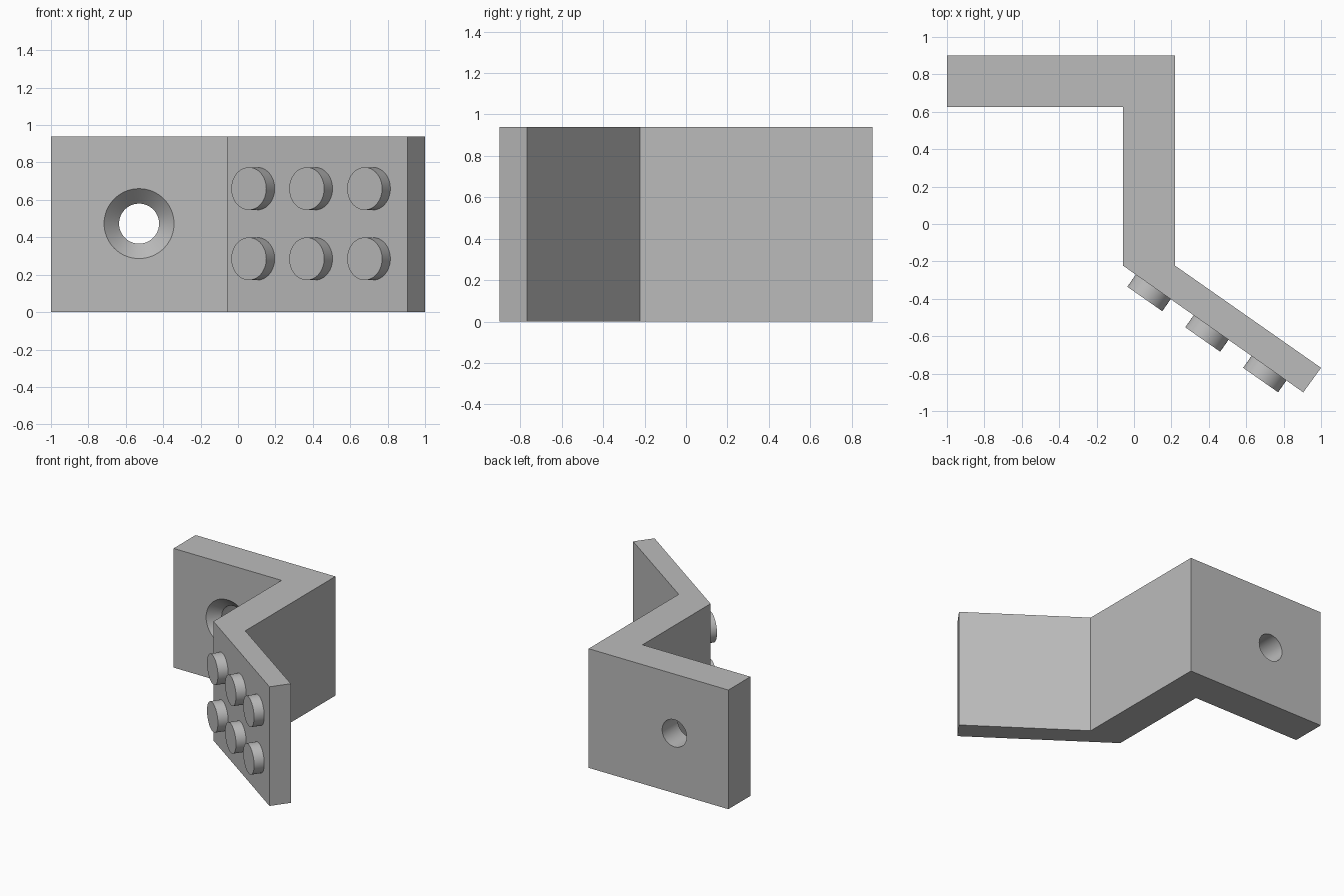
import bpy, bmesh, math
from mathutils import Vector, Matrix

if "Cube" in bpy.data.objects:
    bpy.data.objects.remove(bpy.data.objects["Cube"])

HEIGHT = 0.94
ANGLE = math.radians(35)

grey = bpy.data.materials.new("grey")
grey.diffuse_color = (0.5, 0.5, 0.5, 1)
grey.use_nodes = True
grey.node_tree.nodes["Principled BSDF"].inputs["Base Color"].default_value = grey.diffuse_color


def make_object(name, bm):
    bmesh.ops.recalc_face_normals(bm, faces=bm.faces)
    mesh = bpy.data.meshes.new(name)
    bm.to_mesh(mesh)
    bm.free()
    mesh.materials.append(grey)
    obj = bpy.data.objects.new(name, mesh)
    bpy.context.collection.objects.link(obj)
    return obj


def smooth(obj):
    bpy.ops.object.select_all(action='DESELECT')
    obj.select_set(True)
    bpy.context.view_layer.objects.active = obj
    bpy.ops.object.shade_smooth_by_angle(angle=math.radians(30))


def revolved(name, rings, matrix, segments=64):
    """Closed solid from (radius, distance along local z) rings."""
    bm = bmesh.new()
    loops = []
    for r, z in rings:
        loops.append([bm.verts.new(matrix @ Vector((
            r * math.cos(2 * math.pi * i / segments),
            r * math.sin(2 * math.pi * i / segments), z)))
            for i in range(segments)])
    for a, b in zip(loops, loops[1:]):
        for i in range(segments):
            j = (i + 1) % segments
            bm.faces.new((a[i], a[j], b[j], b[i]))
    bm.faces.new(loops[0])
    bm.faces.new(loops[-1])
    return make_object(name, bm)


# Bent bracket: plan outline extruded upward
outline = [(-1, 0.9), (0.22, 0.9), (0.22, -0.223), (1, -0.769),
           (0.905, -0.9), (-0.058, -0.223), (-0.058, 0.625), (-1, 0.625)]
bm = bmesh.new()
base = bm.faces.new([bm.verts.new((x, y, 0)) for x, y in outline])
top = bmesh.ops.extrude_face_region(bm, geom=[base])["geom"]
bmesh.ops.translate(bm, vec=(0, 0, HEIGHT),
                    verts=[v for v in top if isinstance(v, bmesh.types.BMVert)])
bracket = make_object("bracket", bm)

# Countersunk screw hole through the rear flange, open towards the front
to_back = Matrix.Translation((-0.529, 0.625, 0.473)) @ Matrix.Rotation(-math.pi / 2, 4, 'X')
cutter = revolved("hole_cutter", [(0.207, -0.02), (0.107, 0.08), (0.107, 0.4)], to_back)
cutter.hide_render = True
cutter.hide_set(True)
cut = bracket.modifiers.new("screw_hole", 'BOOLEAN')
cut.operation = 'DIFFERENCE'
cut.solver = 'EXACT'
cut.object = cutter
bpy.context.view_layer.objects.active = bracket
bpy.ops.object.modifier_apply(modifier=cut.name)
bpy.data.objects.remove(cutter)
smooth(bracket)

# Two rows of three round studs on the angled flange
along = Vector((math.cos(ANGLE), -math.sin(ANGLE), 0))
outward = Vector((-math.sin(ANGLE), -math.cos(ANGLE), 0))
turn = outward.to_track_quat('Z', 'Y').to_matrix().to_4x4()
for row, z in enumerate((0.285, 0.66)):
    for col in range(3):
        spot = Vector((0.103, -0.336, z)) + along * (0.378 * col)
        stud = revolved(f"stud_{row}_{col}", [(0.114, -0.005), (0.114, 0.079)],
                        Matrix.Translation(spot) @ turn)
        smooth(stud)
